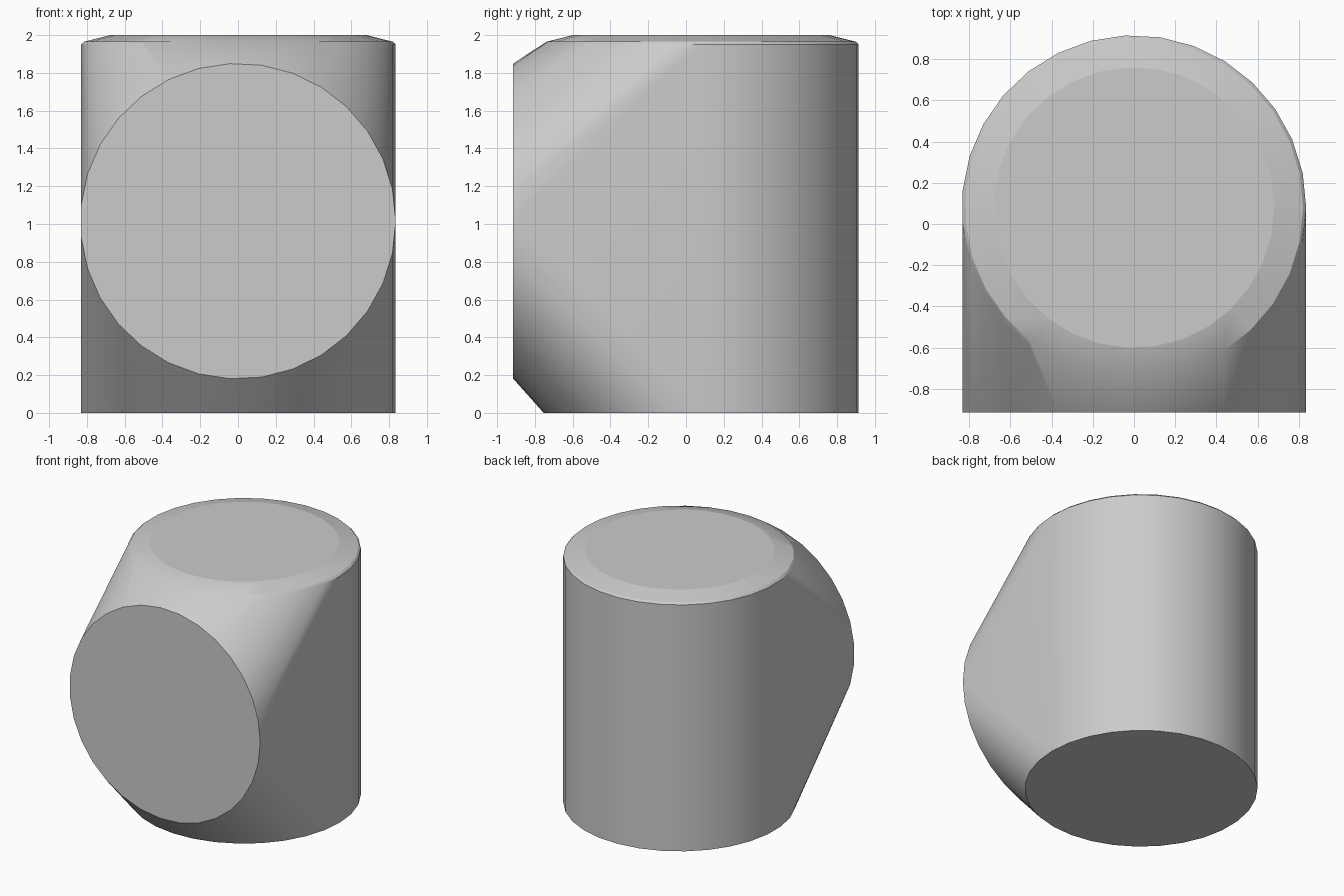
import bpy, bmesh
from math import radians, sin, cos, tau
from mathutils import Vector

cube = bpy.data.objects.get("Cube")
if cube:
    bpy.data.objects.remove(cube, do_unlink=True)

SIDES = 31
RADIUS = 0.835
AXIS_Y = 0.08
FRONT_Y = -0.915
DISC_Z = 1.015

# Plain grey material
grey = bpy.data.materials.new("light grey")
grey.use_nodes = True
colour = (0.6, 0.6, 0.6, 1)
grey.diffuse_color = colour
grey.node_tree.nodes["Principled BSDF"].inputs["Base Color"].default_value = colour


def ring(bm, centre, radius, up):
    """Add a circle of points spanned by the x axis and the given second axis."""
    for i in range(SIDES):
        a = tau * i / SIDES
        bm.verts.new(Vector(centre) + radius * (Vector((cos(a), 0, 0)) + sin(a) * Vector(up)))


bm = bmesh.new()
# Upright drum: base, rounded shoulder and shallow bevelled top
for radius, z in ((RADIUS, 0), (RADIUS, 1.95), (0.82, 1.965), (0.68, 2)):
    ring(bm, (0, AXIS_Y, z), radius, (0, 1, 0))
# Round front face
ring(bm, (0, FRONT_Y, DISC_Z), RADIUS, (0, 0, 1))

# Skin tightly stretched over drum and front face
hull = bmesh.ops.convex_hull(bm, input=bm.verts)
loose = {v for v in hull["geom_interior"] if isinstance(v, bmesh.types.BMVert)}
bmesh.ops.delete(bm, geom=list(loose), context="VERTS")
bmesh.ops.dissolve_limit(bm, angle_limit=radians(0.5), verts=bm.verts, edges=bm.edges)
bmesh.ops.recalc_face_normals(bm, faces=bm.faces)

mesh = bpy.data.meshes.new("rounded_body")
bm.to_mesh(mesh)
bm.free()
mesh.materials.append(grey)
body = bpy.data.objects.new("rounded_body", mesh)
bpy.context.collection.objects.link(body)

# Smooth sides with crisp, flat end caps
bpy.context.view_layer.objects.active = body
body.select_set(True)
bpy.ops.object.shade_smooth_by_angle(angle=radians(30))
for face in mesh.polygons:
    if len(face.vertices) >= SIDES - 2:
        face.use_smooth = False
